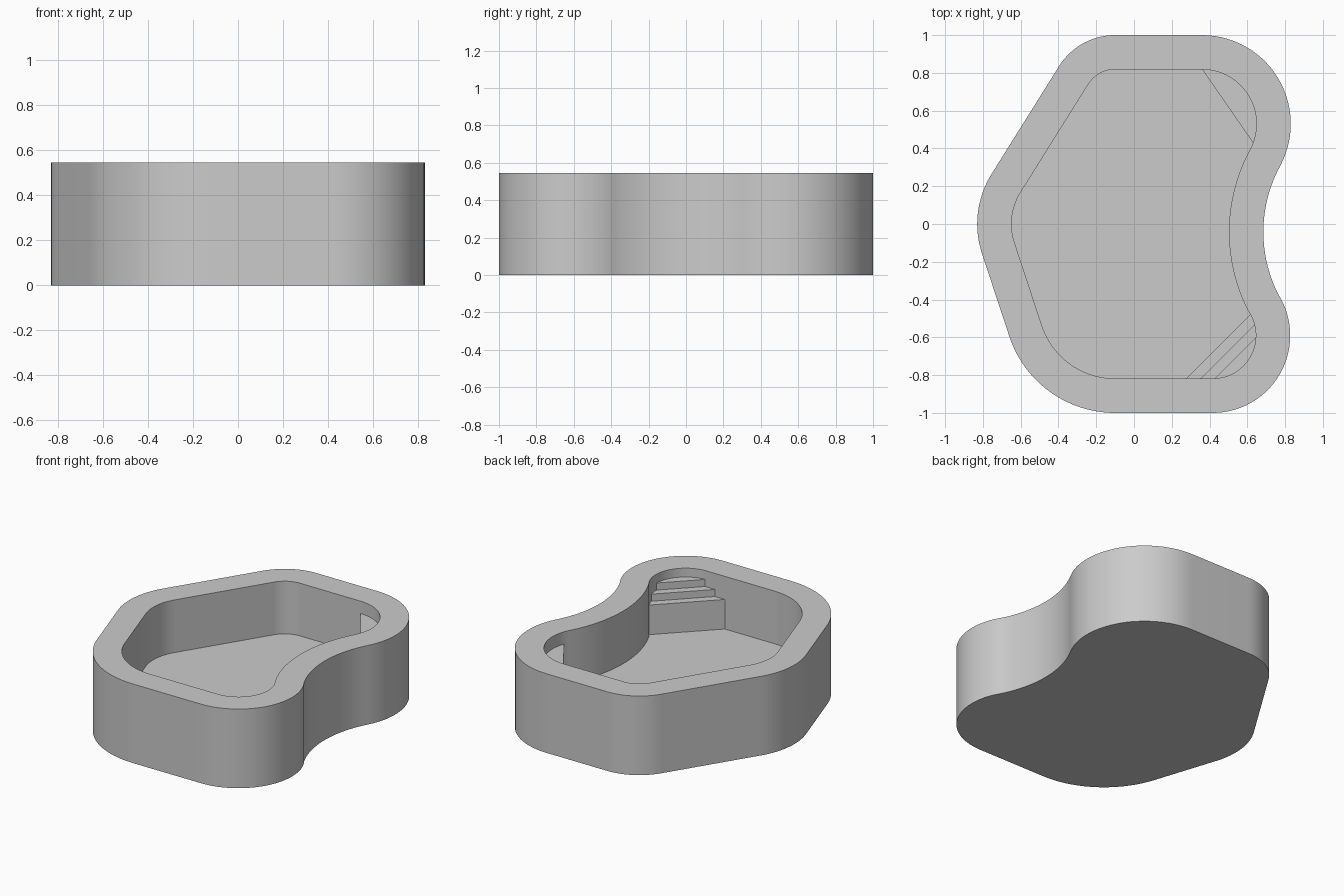
import bpy
import bmesh
from math import acos, atan2, cos, sin, pi, hypot, radians
from mathutils import Vector

cube = bpy.data.objects.get("Cube")
if cube:
    bpy.data.objects.remove(cube, do_unlink=True)

HEIGHT, FLOOR, WALL = 0.545, 0.182, 0.182
ARC_STEPS = 28

# Corner circles, counterclockwise: x, y, radius (negative = curves inward)
CORNERS = [
    (0.36, 0.53, 0.47),
    (-0.10, 0.65, 0.35),
    (-0.33, 0.0, 0.50),
    (-0.10, -0.41, 0.59),
    (0.417, -0.59, 0.41),
    (1.415, -0.042, -0.73),
]

grey = bpy.data.materials.new("plain grey")
grey.use_nodes = True
GREY = (0.6, 0.6, 0.6, 1.0)
grey.diffuse_color = GREY
grey.node_tree.nodes["Principled BSDF"].inputs["Base Color"].default_value = GREY


def outline(inset=0.0):
    """Points of the rounded outline, moved inward by inset."""
    angles = []
    for i, (x, y, r) in enumerate(CORNERS):
        nx, ny, nr = CORNERS[(i + 1) % len(CORNERS)]
        dx, dy = nx - x, ny - y
        ratio = max(-1.0, min(1.0, (r - nr) / hypot(dx, dy)))
        angles.append(atan2(dy, dx) - acos(ratio))
    points = []
    for i, (x, y, r) in enumerate(CORNERS):
        start = angles[i - 1]
        turn = (angles[i] - start + pi) % (2 * pi) - pi
        # Inward curves share their end points with the neighbours
        first, last = (0, ARC_STEPS) if r > 0 else (1, ARC_STEPS - 1)
        for k in range(first, last + 1):
            a = start + turn * k / ARC_STEPS
            points.append((x + (r - inset) * cos(a), y + (r - inset) * sin(a)))
    return points


def finish(bm, name):
    bmesh.ops.recalc_face_normals(bm, faces=bm.faces)
    mesh = bpy.data.meshes.new(name)
    bm.to_mesh(mesh)
    bm.free()
    mesh.materials.append(grey)
    obj = bpy.data.objects.new(name, mesh)
    bpy.context.collection.objects.link(obj)
    bpy.ops.object.select_all(action="DESELECT")
    obj.select_set(True)
    bpy.context.view_layer.objects.active = obj
    bpy.ops.object.shade_smooth_by_angle(angle=radians(30))


def build_shell():
    bm = bmesh.new()
    outer, inner = outline(), outline(WALL)
    rings = [[bm.verts.new((x, y, z)) for x, y in pts]
             for pts, z in ((outer, 0), (outer, HEIGHT), (inner, HEIGHT), (inner, FLOOR))]
    n = len(outer)
    for low, high in zip(rings, rings[1:]):
        for i in range(n):
            j = (i + 1) % n
            bm.faces.new((low[i], low[j], high[j], high[i]))
    bm.faces.new(rings[0][::-1])
    bm.faces.new(rings[-1])
    finish(bm, "pool_shell")


def build_corner_block(name, start, end, top):
    """Block filling the basin corner to the right of the line start-end."""
    bm = bmesh.new()
    base = FLOOR - 0.005
    bm.faces.new([bm.verts.new((x, y, base)) for x, y in outline(WALL - 0.003)])
    line = Vector((end[0] - start[0], end[1] - start[1], 0))
    side = Vector((line.y, -line.x, 0)).normalized()
    bmesh.ops.bisect_plane(bm, geom=bm.verts[:] + bm.edges[:] + bm.faces[:],
                           plane_co=(start[0], start[1], base), plane_no=side,
                           clear_inner=True)
    grown = bmesh.ops.extrude_face_region(bm, geom=bm.faces[:], use_keep_orig=True)
    verts = [v for v in grown["geom"] if isinstance(v, bmesh.types.BMVert)]
    bmesh.ops.translate(bm, verts=verts, vec=(0, 0, top - base))
    finish(bm, name)


build_shell()

# Entry steps in the front corner
for i in range(3):
    x = 0.28 + 0.075 * i
    build_corner_block(f"entry_step_{i + 1}", (x, -0.815), (x + 0.3, -0.515),
                       0.386 + 0.049 * i)

# Corner seat at the back
build_corner_block("corner_seat", (0.63, 0.43), (0.36, 0.82), 0.46)
